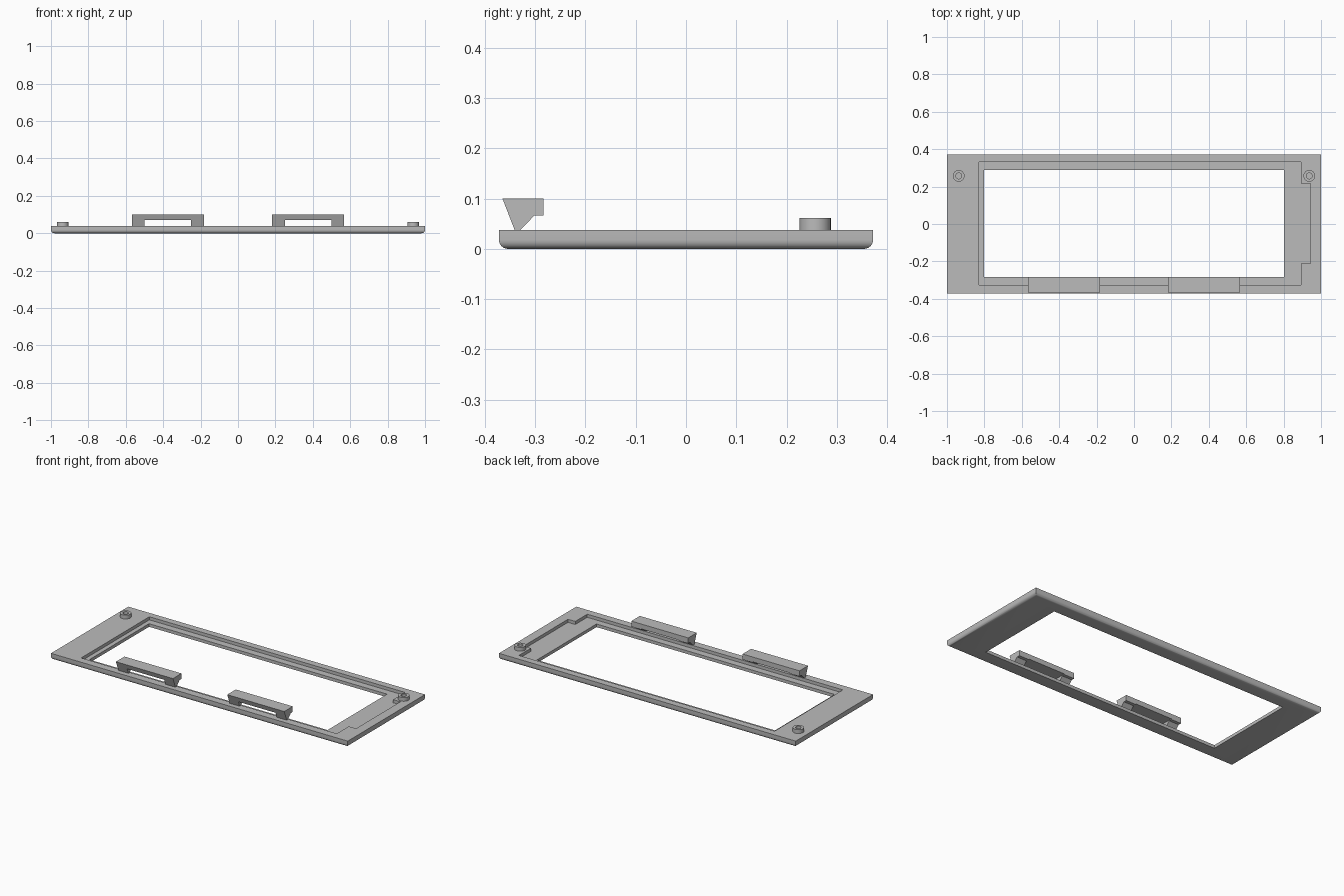
import bpy, bmesh

cube = bpy.data.objects.get("Cube")
if cube:
    bpy.data.objects.remove(cube, do_unlink=True)

grey = bpy.data.materials.new("plain_grey")
grey.use_nodes = True
COLOR = (0.5, 0.5, 0.5, 1)
grey.diffuse_color = COLOR
grey.node_tree.nodes["Principled BSDF"].inputs["Base Color"].default_value = COLOR

TOP = 0.038      # top of the plate
FLOOR = 0.019    # floor of the recess


def prism(name, points, offset):
    """Extrude a closed polygon by an offset vector."""
    bm = bmesh.new()
    face = bm.faces.new([bm.verts.new(p) for p in points])
    ext = bmesh.ops.extrude_face_region(bm, geom=[face])
    verts = [v for v in ext["geom"] if isinstance(v, bmesh.types.BMVert)]
    bmesh.ops.translate(bm, verts=verts, vec=offset)
    bmesh.ops.recalc_face_normals(bm, faces=bm.faces)
    mesh = bpy.data.meshes.new(name)
    bm.to_mesh(mesh)
    bm.free()
    obj = bpy.data.objects.new(name, mesh)
    bpy.context.collection.objects.link(obj)
    mesh.materials.append(grey)
    return obj


def box(name, x0, x1, y0, y1, z0, z1):
    corners = [(x0, y0, z0), (x1, y0, z0), (x1, y1, z0), (x0, y1, z0)]
    return prism(name, corners, (0, 0, z1 - z0))


def cylinder(name, x, y, radius, z0, z1):
    bpy.ops.mesh.primitive_cylinder_add(vertices=48, radius=radius, depth=z1 - z0,
                                        location=(x, y, (z0 + z1) / 2))
    obj = bpy.context.object
    obj.name = name
    obj.data.materials.append(grey)
    return obj


def cut(obj, cutter):
    """Subtract the cutter from the object, then discard it."""
    mod = obj.modifiers.new("cut", 'BOOLEAN')
    mod.operation, mod.solver, mod.object = 'DIFFERENCE', 'EXACT', cutter
    bpy.context.view_layer.objects.active = obj
    bpy.ops.object.modifier_apply(modifier=mod.name)
    bpy.data.objects.remove(cutter, do_unlink=True)


def smooth(obj):
    bpy.ops.object.select_all(action='DESELECT')
    obj.select_set(True)
    bpy.context.view_layer.objects.active = obj
    bpy.ops.object.shade_smooth_by_angle(angle=0.6)


# Plate with rounded lower edges
plate = box("frame_plate", -1, 1, -0.372, 0.372, 0, TOP)
bm = bmesh.new()
bm.from_mesh(plate.data)
lower = [e for e in bm.edges if all(v.co.z < 0.001 for v in e.verts)]
bmesh.ops.bevel(bm, geom=lower, offset=0.018, segments=6, profile=0.5, affect='EDGES')
bm.to_mesh(plate.data)
bm.free()

# Window opening and the stepped recess around it
cut(plate, box("window_cutter", -0.802, 0.802, -0.284, 0.289, -0.1, 0.1))
outline = [(-0.829, -0.326), (0.894, -0.326), (0.894, -0.211), (0.943, -0.211),
           (0.943, 0.216), (0.894, 0.216), (0.894, 0.331), (-0.829, 0.331)]
cut(plate, prism("recess_cutter", [(x, y, FLOOR) for x, y in outline], (0, 0, 0.1)))
smooth(plate)

# Hollow screw bosses and bridge-shaped clips, one of each per side
clip_profile = [(-0.365, 0.1), (-0.283, 0.1), (-0.283, 0.066),
                (-0.302, 0.066), (-0.329, TOP), (-0.341, TOP)]
for side, sign in (("left", 1), ("right", -1)):
    boss = cylinder("screw_boss_" + side, sign * 0.937, 0.257, 0.031, TOP - 0.004, 0.061)
    cut(boss, cylinder("hole_cutter", sign * 0.937, 0.257, 0.016, TOP, 0.1))
    smooth(boss)

    mid = sign * 0.375
    clip = prism("clip_" + side, [(mid - 0.192, y, z) for y, z in clip_profile],
                 (0.384, 0, 0))
    cut(clip, box("notch_cutter", mid - 0.125, mid + 0.125, -0.5, 0, 0, 0.07))
